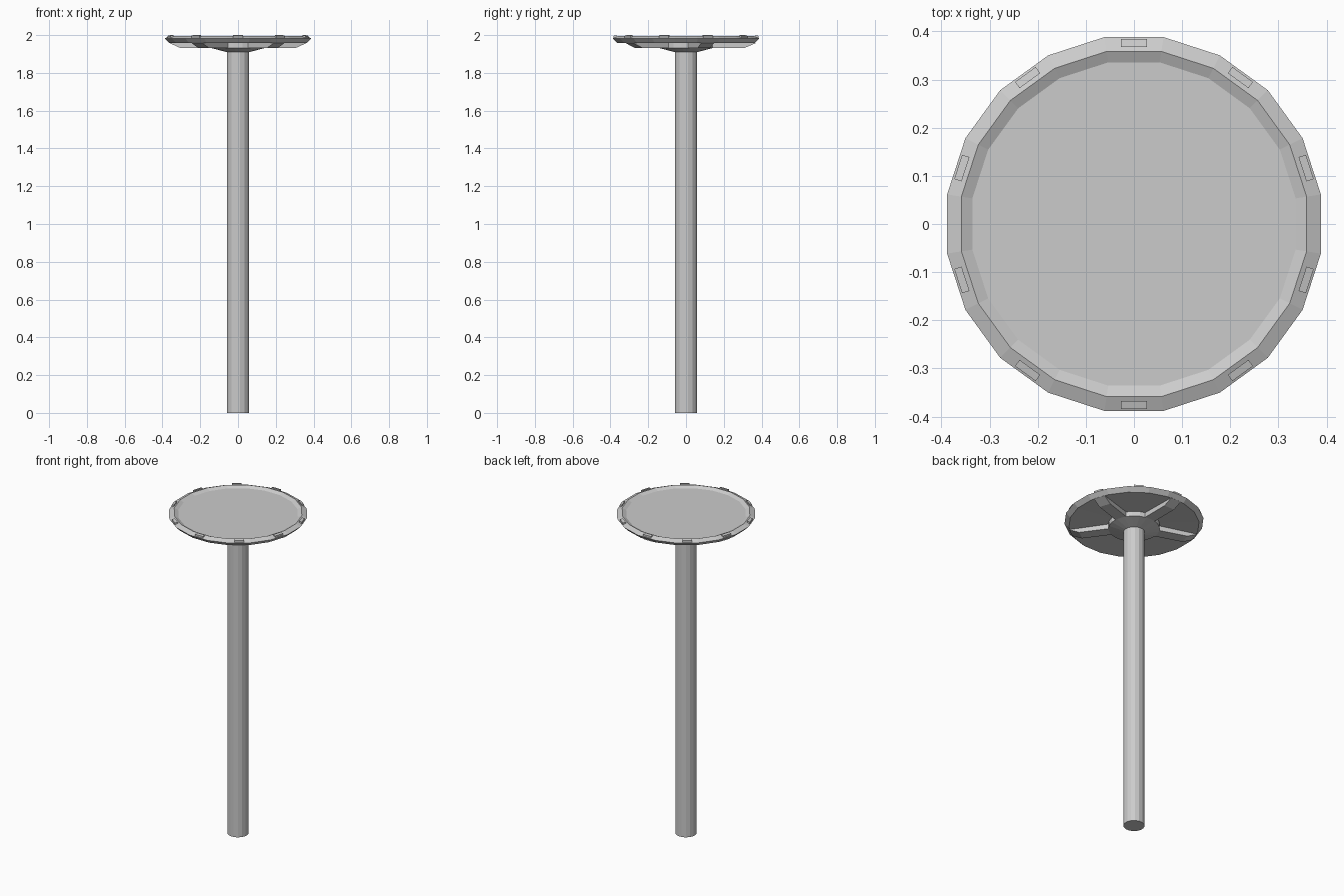
import bpy, bmesh, math
from mathutils import Matrix, Vector

if "Cube" in bpy.data.objects:
    bpy.data.objects.remove(bpy.data.objects["Cube"])


def make_object(name, bm):
    bmesh.ops.recalc_face_normals(bm, faces=bm.faces)
    me = bpy.data.meshes.new(name)
    bm.to_mesh(me)
    bm.free()
    ob = bpy.data.objects.new(name, me)
    bpy.context.collection.objects.link(ob)
    return ob


def lathe(name, profile, sides, start=0.0):
    """Closed solid of stacked rings (radius, z), capped at both ends."""
    bm = bmesh.new()
    rings = []
    for r, z in profile:
        rings.append([bm.verts.new((r * math.cos(start + 2 * math.pi * i / sides),
                                    r * math.sin(start + 2 * math.pi * i / sides), z))
                      for i in range(sides)])
    for a, b in zip(rings, rings[1:]):
        for i in range(sides):
            j = (i + 1) % sides
            bm.faces.new((a[i], a[j], b[j], b[i]))
    bm.faces.new(rings[0])
    bm.faces.new(rings[-1])
    return make_object(name, bm)


def extruded_profile(name, outline, width, angle):
    """Radial (r, z) outline given thickness, turned to a compass angle."""
    bm = bmesh.new()
    rot = Matrix.Rotation(angle, 4, 'Z')
    sides = [[bm.verts.new(rot @ Vector((r, s * width / 2, z))) for r, z in outline]
             for s in (-1, 1)]
    n = len(outline)
    for i in range(n):
        j = (i + 1) % n
        bm.faces.new((sides[0][i], sides[0][j], sides[1][j], sides[1][i]))
    bm.faces.new(sides[0])
    bm.faces.new(sides[1])
    return make_object(name, bm)


# Pole
lathe("pole", [(0.06, 0), (0.06, 1.93)], 16, math.pi / 16)

# Seat disc with bevelled rim and shallow recessed top
lathe("top_disc", [(0.15, 1.962), (0.368, 1.958), (0.393, 1.983),
                   (0.363, 1.996), (0.34, 1.985)], 20, math.radians(9))

# Hub below the disc
lathe("hub", [(0.06, 1.91), (0.145, 1.932), (0.145, 1.965)], 20, math.radians(9))

# Five radial support ribs
for k in range(5):
    extruded_profile(f"rib_{k + 1}",
                     [(0.10, 1.932), (0.31, 1.932), (0.368, 1.957), (0.36, 1.965), (0.10, 1.965)],
                     0.07, math.radians(18 + 72 * k))

# Ten small blocks on the rim
for k in range(10):
    extruded_profile(f"rim_block_{k + 1}",
                     [(0.368, 1.98), (0.384, 1.98), (0.384, 1.996), (0.368, 2.0)],
                     0.053, math.radians(18 + 36 * k))
